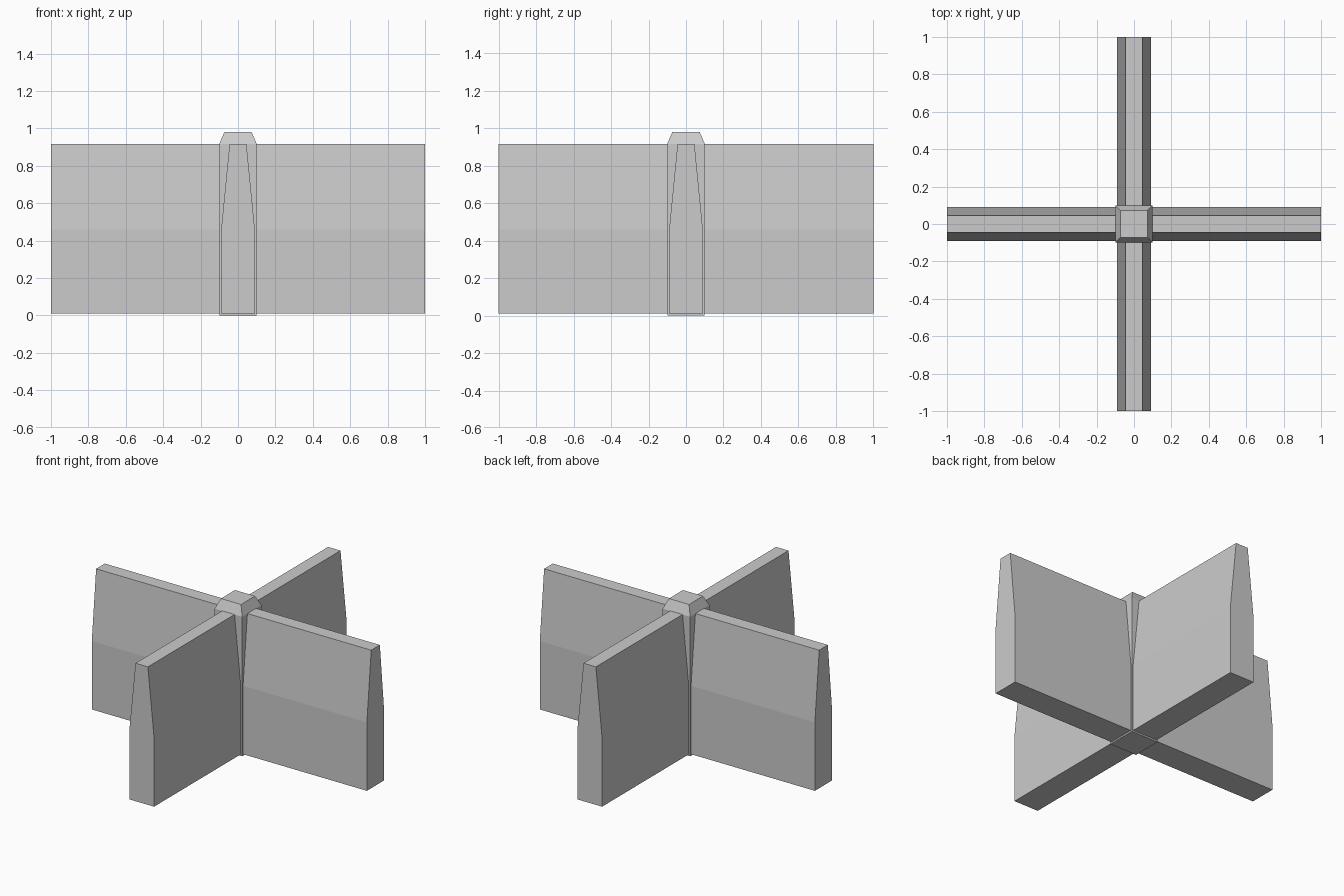
import bpy, math

if "Cube" in bpy.data.objects:
    bpy.data.objects.remove(bpy.data.objects["Cube"])


def loft(name, rings):
    """Closed solid through rings of equal point count."""
    n = len(rings[0])
    verts = [p for r in rings for p in r]
    faces = [tuple(reversed(range(n))), tuple(range(len(verts) - n, len(verts)))]
    for k in range(len(rings) - 1):
        a, b = k * n, (k + 1) * n
        for i in range(n):
            j = (i + 1) % n
            faces.append((a + i, a + j, b + j, b + i))
    mesh = bpy.data.meshes.new(name)
    mesh.from_pydata(verts, [], faces)
    obj = bpy.data.objects.new(name, mesh)
    bpy.context.collection.objects.link(obj)
    return obj


def rect(hx, hy, z):
    return [(-hx, -hy, z), (hx, -hy, z), (hx, hy, z), (-hx, hy, z)]


# Two crossing walls: straight lower half, tapered upper half
for name, angle in (("wall_x", 0), ("wall_y", math.pi / 2)):
    wall = loft(name, [rect(1, w, z) for w, z in
                       ((0.09, 0.01), (0.09, 0.46), (0.045, 0.917))])
    wall.rotation_euler.z = angle

# Central post with chamfered cap
loft("centre_post", [rect(w, w, z) for w, z in
                     ((0.1, 0), (0.1, 0.917), (0.073, 0.98))])
